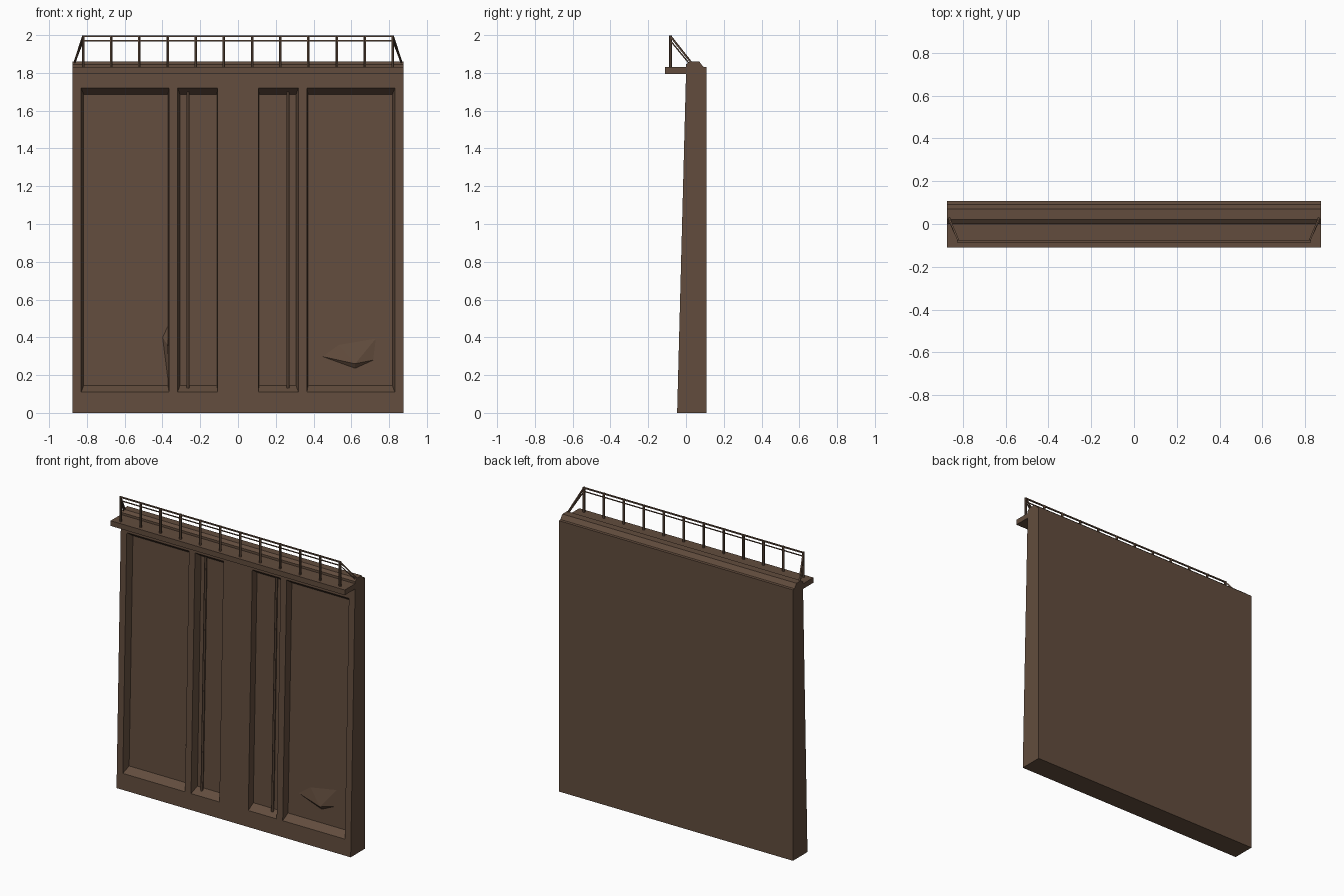
import bpy, bmesh, math
from mathutils import Vector

if "Cube" in bpy.data.objects:
    bpy.data.objects.remove(bpy.data.objects["Cube"])

brown = bpy.data.materials.new("rusty brown")
brown.diffuse_color = (0.122, 0.073, 0.047, 1)
brown.use_nodes = True
brown.node_tree.nodes["Principled BSDF"].inputs["Base Color"].default_value = brown.diffuse_color
W, DEPTH, TOP = 0.875, 0.048, 1.795


def front_y(z):
    """Front of the leaning wall at height z."""
    return -0.047 + 0.047 * min(z / TOP, 1)


def finish(name, bm):
    bmesh.ops.remove_doubles(bm, verts=bm.verts, dist=1e-5)
    bmesh.ops.recalc_face_normals(bm, faces=bm.faces)
    me = bpy.data.meshes.new(name)
    bm.to_mesh(me)
    bm.free()
    me.materials.append(brown)
    ob = bpy.data.objects.new(name, me)
    bpy.context.collection.objects.link(ob)
    return ob


def face(bm, pts):
    bm.faces.new([bm.verts.new(p) for p in pts])


def add_rod(bm, a, b, r, sides=4):
    a, b = Vector(a), Vector(b)
    q = (b - a).to_track_quat('Z', 'Y')
    ring = [q @ Vector((r * math.cos(t), r * math.sin(t), 0))
            for t in [(i + 0.5) * math.tau / sides for i in range(sides)]]
    lo = [bm.verts.new(a + p) for p in ring]
    hi = [bm.verts.new(b + p) for p in ring]
    for i in range(sides):
        j = (i + 1) % sides
        bm.faces.new((lo[i], lo[j], hi[j], hi[i]))
    bm.faces.new(lo[::-1])
    bm.faces.new(hi)


# Wall: front face as a grid whose panel cells are recessed
bm = bmesh.new()
xs = [-W, -0.83, -0.365, -0.32, -0.108, 0.108, 0.32, 0.365, 0.83, W]
zs = [0, 0.11, 1.72, TOP]
# panel column -> left and right bevel widths
panels = {1: (0.013, 0.006), 3: (0.013, 0.003), 5: (0.003, 0.013), 7: (0.006, 0.013)}
for i in range(len(xs) - 1):
    for k in range(3):
        rect = [(xs[i], zs[k]), (xs[i + 1], zs[k]), (xs[i + 1], zs[k + 1]), (xs[i], zs[k + 1])]
        outer = [(x, front_y(z), z) for x, z in rect]
        if k == 1 and i in panels:
            l, r = panels[i]
            x0, x1, z0, z1 = xs[i] + l, xs[i + 1] - r, 0.145, 1.685
            inner = [(x, front_y(z) + DEPTH, z) for x, z in ((x0, z0), (x1, z0), (x1, z1), (x0, z1))]
            for a in range(4):
                b = (a + 1) % 4
                face(bm, (outer[a], outer[b], inner[b], inner[a]))
            face(bm, inner)
        else:
            face(bm, outer)
# Wall: sides, bevelled top, back and base from the side profile
prof = [(front_y(z), z) for z in zs] + [(0, 1.845), (0.02, 1.86), (0.07, 1.86), (0.092, 1.832),
                                       (0.108, 1.83), (0.108, 0)]
for s in (-W, W):
    face(bm, [(s, y, z) for y, z in prof])
for n in range(3, len(prof)):
    (y0, z0), (y1, z1) = prof[n], prof[(n + 1) % len(prof)]
    line = xs if n in (3, len(prof) - 1) else [-W, W]
    for a, b in zip(line, line[1:]):
        face(bm, ((a, y0, z0), (b, y0, z0), (b, y1, z1), (a, y1, z1)))
finish("wall", bm)

# Walkway ledge along the top
bm = bmesh.new()
bmesh.ops.create_cube(bm, size=1)
for v in bm.verts:
    v.co = (v.co.x * 2 * W, -0.0525 + v.co.y * 0.115, 1.8125 + v.co.z * 0.035)
finish("walkway_ledge", bm)

# Vertical pipes in the narrow panels
for side, s in (("left", -1), ("right", 1)):
    bm = bmesh.new()
    add_rod(bm, (s * 0.264, front_y(0.125) + 0.036, 0.125),
            (s * 0.264, front_y(1.7) + 0.036, 1.7), 0.009, 6)
    finish(side + "_pipe", bm)

# Railing posts, rails and end braces
RY, RX = -0.082, 0.82
bm = bmesh.new()
for i in range(12):
    x = -RX + i * 2 * RX / 11
    add_rod(bm, (x, RY, 1.825), (x, RY, 1.998), 0.008, 6)
finish("railing_posts", bm)
bm = bmesh.new()
for z, r in ((1.994, 0.006), (1.97, 0.004)):
    add_rod(bm, (-RX, RY, z), (RX, RY, z), r)
    for s in (-1, 1):
        drop = 0.03 if z > 1.98 else 0.015
        add_rod(bm, (s * RX, RY, z), (s * 0.866, drop, 1.852), r)
finish("railing_rails", bm)

# Shallow dent in the wide right panel and chip at the left panel edge
def add_patch(name, rim, peak, height):
    bm = bmesh.new()
    c = (peak[0], front_y(peak[1]) + DEPTH - height, peak[1])
    pts = [(x, front_y(z) + DEPTH + 0.001, z) for x, z in rim]
    for a, b in zip(pts, pts[1:] + pts[:1]):
        face(bm, (a, b, c))
    face(bm, pts)
    finish(name, bm)


add_patch("right_panel_dent", [(0.44, 0.30), (0.62, 0.235), (0.72, 0.28), (0.735, 0.40), (0.53, 0.365)],
          (0.62, 0.26), 0.02)
add_patch("left_panel_chip", [(-0.40, 0.40), (-0.368, 0.15), (-0.368, 0.47)], (-0.372, 0.36), 0.03)
